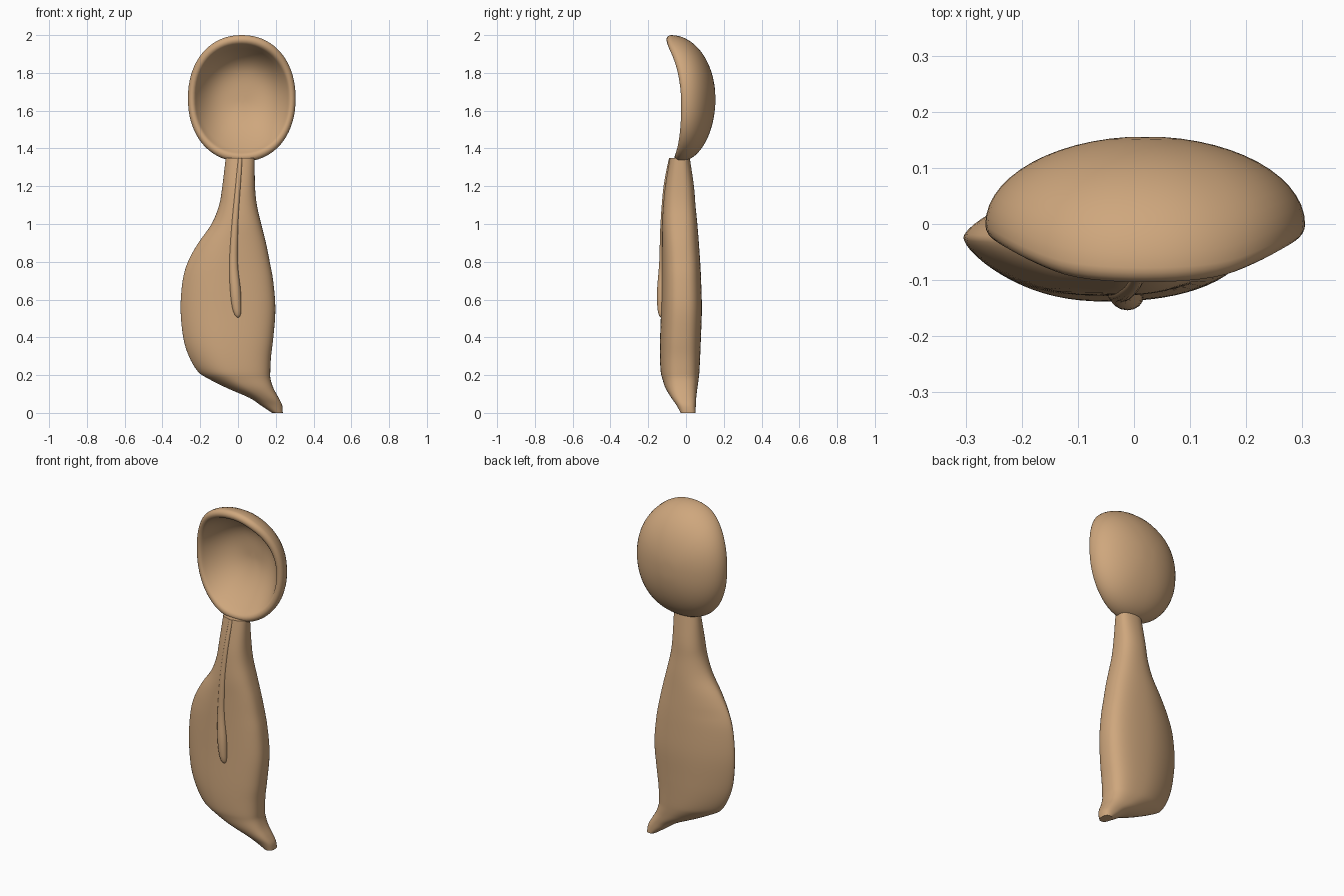
import bpy, bmesh, math
from mathutils import Vector

if "Cube" in bpy.data.objects:
    bpy.data.objects.remove(bpy.data.objects["Cube"])

wood = bpy.data.materials.new("tan wood")
wood.diffuse_color = (0.62, 0.385, 0.205, 1)
wood.use_nodes = True
wood.node_tree.nodes["Principled BSDF"].inputs["Base Color"].default_value = wood.diffuse_color


def spline(rows, steps):
    """Catmull-Rom interpolation through rows of numbers."""
    pts = [Vector(r) for r in rows]
    out = []
    for i in range(len(pts) - 1):
        p0, p1, p2 = pts[max(i - 1, 0)], pts[i], pts[i + 1]
        p3 = pts[min(i + 2, len(pts) - 1)]
        for s in range(steps):
            t = s / steps
            out.append(0.5 * (2 * p1 + (p2 - p0) * t + (2 * p0 - 5 * p1 + 4 * p2 - p3) * t**2
                              + (3 * p1 - p0 - 3 * p2 + p3) * t**3))
    return out + [pts[-1]]


def spow(v, e):
    return math.copysign(abs(v) ** e, v)


def loft(name, rings, angle=50):
    bm = bmesh.new()
    vr = [[bm.verts.new(p) for p in ring] for ring in rings]
    n = len(vr[0])
    for a, b in zip(vr, vr[1:]):
        for i in range(n):
            bm.faces.new((a[i], a[(i + 1) % n], b[(i + 1) % n], b[i]))
    bm.faces.new(vr[0])
    bm.faces.new(vr[-1])
    bmesh.ops.recalc_face_normals(bm, faces=bm.faces)
    me = bpy.data.meshes.new(name)
    bm.to_mesh(me)
    bm.free()
    me.materials.append(wood)
    ob = bpy.data.objects.new(name, me)
    bpy.context.collection.objects.link(ob)
    bpy.ops.object.select_all(action='DESELECT')
    ob.select_set(True)
    bpy.context.view_layer.objects.active = ob
    bpy.ops.object.shade_smooth_by_angle(angle=math.radians(angle))
    return ob


# Spoon bowl: rounded outline, domed back, thick lip and hollow front
N = 72
CX, CZ, RX, RZ = 0.02, 1.665, 0.285, 0.335
rim_curve = spline([(1.33, -0.06), (1.4, -0.042), (1.5, -0.03), (1.62, -0.026), (1.72, -0.03),
                    (1.82, -0.045), (1.9, -0.068), (1.96, -0.092), (2.0, -0.104)], 6)


def rim_y(z):
    for a, b in zip(rim_curve, rim_curve[1:]):
        if z <= b[0]:
            return a[1] + (b[1] - a[1]) * max(0, z - a[0]) / (b[0] - a[0])
    return rim_curve[-1][1]


profile = []  # radius, weight from centre depth to lip (None = hollow), centre depth, offset
for i in range(1, 15):
    t = i / 14 * math.pi / 2
    profile.append((math.sin(t), 1 - math.cos(t), 0.156, 0.026))
for i in range(1, 8):
    t = i / 9 * math.pi
    profile.append((0.925 + 0.075 * math.cos(t), 1, 0.156, 0.026 - 0.026 * math.sin(t)))
for i in range(14, 0, -1):
    profile.append((0.85 * i / 14, None, 0.115, 0.018))
rings = []
for r, w, depth, off in profile:
    ring = []
    for k in range(N):
        a = 2 * math.pi * k / N
        ux, uz = spow(math.cos(a), 2 / 2.15), spow(math.sin(a), 2 / 2.15)
        lip = rim_y(CZ + RZ * uz) + off
        # hollow is steep at the top and a gentle scoop at the bottom
        wt = (r / 0.85) ** (3.0 + uz) if w is None else w
        ring.append((CX + RX * ux * r, depth + (lip - depth) * wt, CZ + RZ * uz * r))
    rings.append(ring)
loft("spoon_bowl", rings, 80)

# Handle: z, left x, right x, front y, back y
handle = spline([(1.35, -0.065, 0.088, -0.085, 0.02), (1.2, -0.083, 0.09, -0.11, 0.042),
                 (1.1, -0.1, 0.1, -0.12, 0.05), (1.0, -0.14, 0.123, -0.126, 0.06),
                 (0.9, -0.21, 0.148, -0.127, 0.068), (0.8, -0.265, 0.168, -0.128, 0.075),
                 (0.7, -0.293, 0.186, -0.129, 0.08), (0.55, -0.304, 0.198, -0.132, 0.084),
                 (0.4, -0.29, 0.187, -0.137, 0.079), (0.3, -0.26, 0.175, -0.138, 0.075),
                 (0.22, -0.213, 0.171, -0.134, 0.071), (0.18, -0.155, 0.172, -0.125, 0.067),
                 (0.13, -0.055, 0.188, -0.108, 0.06), (0.08, 0.06, 0.215, -0.078, 0.054),
                 (0.04, 0.12, 0.234, -0.05, 0.052), (0.0, 0.18, 0.237, -0.028, 0.05)], 4)
rings = []
for z, xl, xr, yf, yb in handle:
    cx, hx = (xl + xr) / 2, (xr - xl) / 2
    edge = max(-0.03, (yf + yb) / 2)
    wide = min(1, max(0, (1.15 - z) / 0.35)) * min(1, z / 0.15)  # blade shape on the wide part
    ring = []
    for k in range(64):
        a = 2 * math.pi * k / 64
        c, s = math.cos(a), math.sin(a)
        e = 2 / (2.2 + c * (0.35 if c > 0 else 0.6 * wide))  # thin left edge, fuller right edge
        u = spow(c, e)
        if s > 0:  # back is thickest toward the right
            u += 0.22 * wide * (1 - u * u)
        h = yb - edge if s > 0 else edge - yf
        ring.append((cx + hx * u, edge + h * spow(s, e), z))
    rings.append(ring)
loft("handle", rings)

# Raised stem on the front of the handle: z, centre x, half width, centre y
stem = spline([(1.35, 0.012, 0.012, -0.079), (1.2, 0.0, 0.014, -0.106), (1.0, -0.016, 0.018, -0.119),
               (0.8, -0.024, 0.023, -0.121), (0.65, -0.014, 0.028, -0.128),
               (0.56, -0.007, 0.024, -0.13), (0.52, -0.002, 0.016, -0.13),
               (0.505, 0.0, 0.004, -0.13)], 5)
rings = []
for z, x, w, y in stem:
    rings.append([(x + w * math.cos(2 * math.pi * k / 16),
                   y + w * 0.9 * math.sin(2 * math.pi * k / 16), z) for k in range(16)])
loft("stem_relief", rings)
